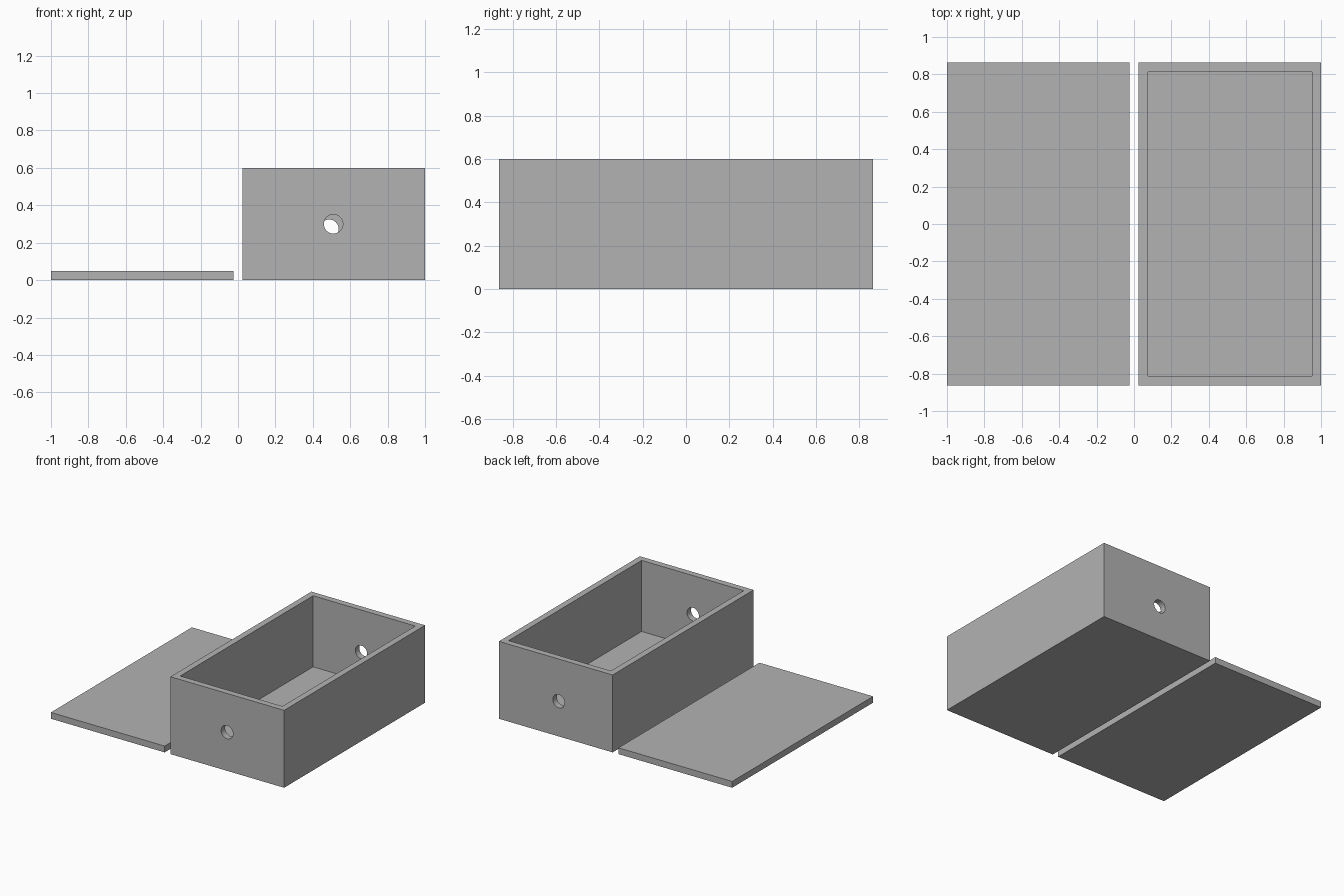
import bpy, math

if "Cube" in bpy.data.objects:
    bpy.data.objects.remove(bpy.data.objects["Cube"])

WALL = 0.049
DEPTH = 1.726
WIDTH = 0.975
HEIGHT = 0.6

grey = bpy.data.materials.new("plain grey")
grey.diffuse_color = (0.45, 0.45, 0.45, 1)
grey.use_nodes = True
grey.node_tree.nodes["Principled BSDF"].inputs["Base Color"].default_value = grey.diffuse_color


def block(name, x0, x1, y0, y1, z0, z1):
    bpy.ops.mesh.primitive_cube_add(
        size=1, location=((x0 + x1) / 2, (y0 + y1) / 2, (z0 + z1) / 2))
    ob = bpy.context.object
    ob.name = name
    ob.scale = (x1 - x0, y1 - y0, z1 - z0)
    bpy.ops.object.transform_apply(location=False, rotation=False, scale=True)
    ob.data.materials.append(grey)
    return ob


def cut(target, cutter):
    mod = target.modifiers.new(cutter.name, 'BOOLEAN')
    mod.operation = 'DIFFERENCE'
    mod.solver = 'EXACT'
    mod.object = cutter
    cutter.hide_render = True
    bpy.context.view_layer.objects.active = target
    bpy.ops.object.modifier_apply(modifier=mod.name)
    bpy.data.objects.remove(cutter)


def hole(name, x, y, z):
    bpy.ops.mesh.primitive_cylinder_add(
        vertices=48, radius=0.051, depth=WALL * 4,
        location=(x, y, z), rotation=(math.pi / 2, 0, 0))
    ob = bpy.context.object
    ob.name = name
    ob.data.materials.append(grey)
    return ob


h = DEPTH / 2

# flat lid lying beside the box
block("lid", -1, -1 + WIDTH, -h, h, 0, WALL)

# open box with a cavity and a cable hole in each end wall
box = block("box", 1 - WIDTH, 1, -h, h, 0, HEIGHT)
cut(box, block("cavity", 1 - WIDTH + WALL, 1 - WALL, -h + WALL, h - WALL, WALL, HEIGHT + 0.2))
cut(box, hole("front_hole", 0.51, -h, 0.30))
cut(box, hole("back_hole", 0.487, h, 0.273))

# smooth hole walls, sharp box edges
bpy.ops.object.select_all(action='DESELECT')
box.select_set(True)
bpy.context.view_layer.objects.active = box
bpy.ops.object.shade_smooth_by_angle(angle=math.radians(30))
